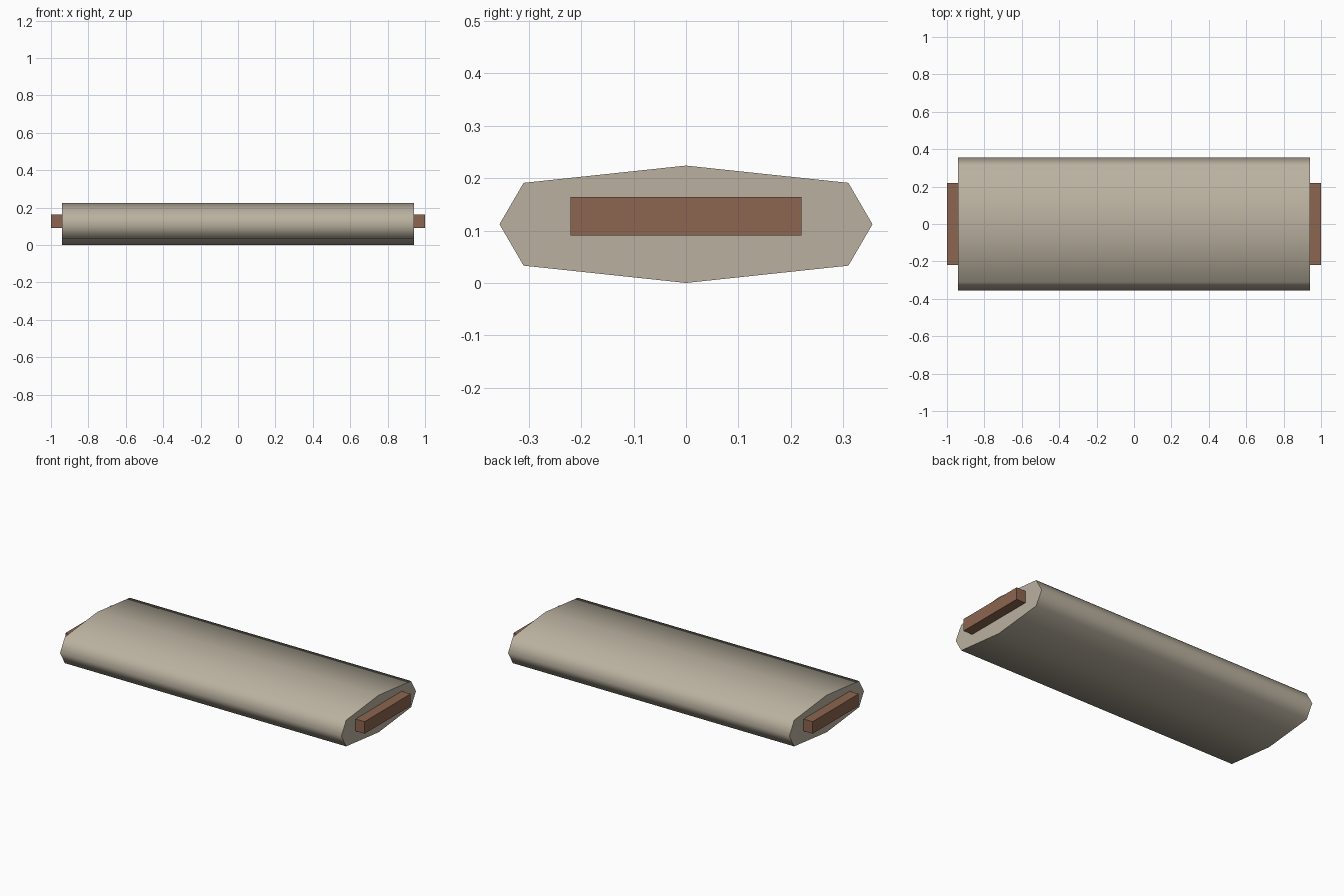
import bpy
import bmesh
import math

cube = bpy.data.objects.get("Cube")
if cube:
    bpy.data.objects.remove(cube, do_unlink=True)


def material(name, rgb):
    mat = bpy.data.materials.new(name)
    mat.use_nodes = True
    mat.diffuse_color = (*rgb, 1)
    mat.node_tree.nodes["Principled BSDF"].inputs["Base Color"].default_value = (*rgb, 1)
    return mat


def extrude_along_x(name, profile, half_length, mat):
    """Sweep a closed (y, z) profile from -half_length to +half_length."""
    bm = bmesh.new()
    cap = bm.faces.new([bm.verts.new((-half_length, y, z)) for y, z in profile])
    swept = bmesh.ops.extrude_face_region(bm, geom=[cap], use_keep_orig=True)
    moved = [g for g in swept["geom"] if isinstance(g, bmesh.types.BMVert)]
    bmesh.ops.translate(bm, verts=moved, vec=(2 * half_length, 0, 0))
    bmesh.ops.recalc_face_normals(bm, faces=bm.faces)
    mesh = bpy.data.meshes.new(name)
    bm.to_mesh(mesh)
    bm.free()
    mesh.materials.append(mat)
    obj = bpy.data.objects.new(name, mesh)
    bpy.context.collection.objects.link(obj)
    return obj


stone = material("warm_beige", (0.49, 0.44, 0.35))
wood = material("brown", (0.265, 0.13, 0.08))

# Eight-sided padded body, smooth around its length with flat ends
half = [(0, 0), (0.31, 0.033), (0.356, 0.112), (0.31, 0.191), (0, 0.224)]
outline = half + [(-y, z) for y, z in reversed(half[1:-1])]
body = extrude_along_x("body", outline, 0.94, stone)
bpy.ops.object.select_all(action="DESELECT")
body.select_set(True)
bpy.context.view_layer.objects.active = body
bpy.ops.object.shade_smooth_by_angle(angle=math.radians(75))

# Flat core bar that sticks out at both ends
extrude_along_x("core_bar", [(-0.22, 0.091), (0.22, 0.091), (0.22, 0.164), (-0.22, 0.164)], 1.0, wood)
